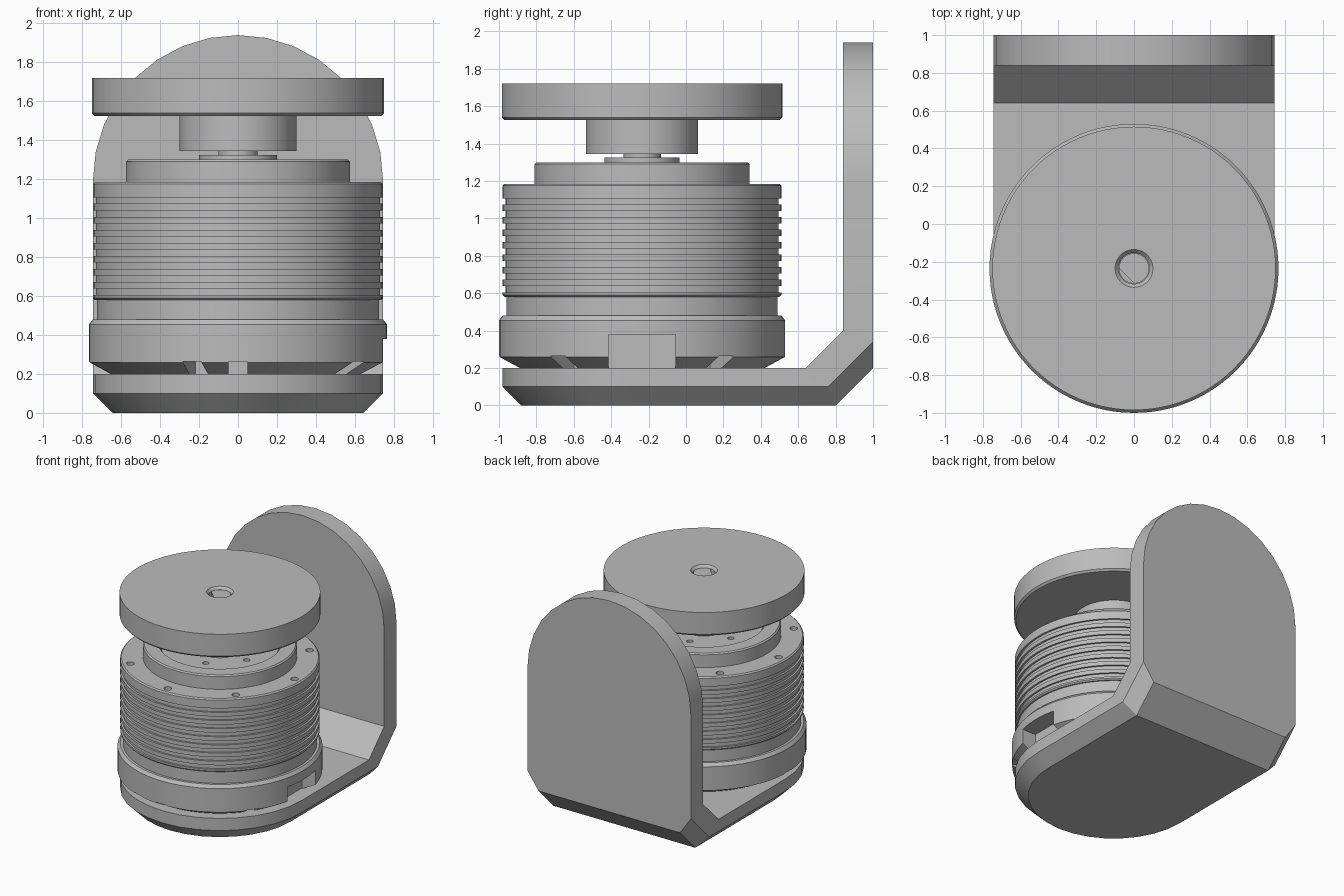
import bpy, bmesh, math
from mathutils import Matrix, Vector

cube = bpy.data.objects.get("Cube")
if cube:
    bpy.data.objects.remove(cube, do_unlink=True)

AXIS_Y = -0.235   # motor axis
R = 0.745         # bracket half width

grey = bpy.data.materials.new("metal_grey")
grey.use_nodes = True
COLOUR = (0.5, 0.5, 0.5, 1)
grey.diffuse_color = COLOUR
grey.node_tree.nodes["Principled BSDF"].inputs["Base Color"].default_value = COLOUR


def finish(name, bm):
    bmesh.ops.recalc_face_normals(bm, faces=bm.faces[:])
    mesh = bpy.data.meshes.new(name)
    bm.to_mesh(mesh)
    bm.free()
    obj = bpy.data.objects.new(name, mesh)
    bpy.context.collection.objects.link(obj)
    mesh.materials.append(grey)
    return obj


def lathe(name, profile, steps=96):
    """Revolve (radius, z) points about the motor axis."""
    bm = bmesh.new()
    verts = [bm.verts.new((r, AXIS_Y, z)) for r, z in profile]
    edges = [bm.edges.new(p) for p in zip(verts, verts[1:] + verts[:1])]
    bmesh.ops.spin(bm, geom=verts + edges, cent=(0, AXIS_Y, 0), axis=(0, 0, 1),
                   angle=math.tau, steps=steps, use_merge=True)
    bmesh.ops.remove_doubles(bm, verts=bm.verts[:], dist=1e-4)
    bmesh.ops.dissolve_degenerate(bm, edges=bm.edges[:], dist=1e-5)
    return finish(name, bm)


def polar(angle, radius, z):
    a = math.radians(angle)
    return Matrix.Translation((radius * math.cos(a), AXIS_Y + radius * math.sin(a), z)) @ Matrix.Rotation(a, 4, 'Z')


def box_into(bm, matrix, size):
    bmesh.ops.create_cube(bm, size=1, matrix=matrix @ Matrix.Diagonal((*size, 1)))


def pins_into(bm, angles, radius, z, pin_radius):
    for a in angles:
        bmesh.ops.create_cone(bm, cap_ends=True, segments=16, radius1=pin_radius, radius2=pin_radius,
                              depth=0.1, matrix=polar(a, radius, z))


def cut(obj, bm):
    """Subtract the solid in bm from obj and apply the result."""
    tool = finish("cutter", bm)
    tool.hide_render = True
    mod = obj.modifiers.new("cut", 'BOOLEAN')
    mod.operation, mod.solver, mod.object = 'DIFFERENCE', 'EXACT', tool
    graph = bpy.context.evaluated_depsgraph_get()
    result = bpy.data.meshes.new_from_object(obj.evaluated_get(graph))
    obj.modifiers.clear()
    obj.data = result
    bpy.data.objects.remove(tool, do_unlink=True)


# Bracket: convex outer shell with chamfered underside, hollowed to an L
def arc(radius):
    return [(radius * math.cos(i * math.pi / 16), radius * math.sin(i * math.pi / 16)) for i in range(17)]


points = [(x, AXIS_Y - y, 0) for x, y in arc(R - 0.1)]
points += [(x, AXIS_Y - y, z) for x, y in arc(R) for z in (0.1, 0.2)]
points += [(x, y, 1.195 + z) for x, z in arc(R) for y in (0.84, 1)]
for s in (-1, 1):
    points += [(s * (R - 0.1), 0.8, 0), (s * (R - 0.1), 1, 0.2),
               (s * R, 0.759, 0.1), (s * R, 1, 0.341)]
bm = bmesh.new()
for p in points:
    bm.verts.new(p)
hull = bmesh.ops.convex_hull(bm, input=bm.verts[:])
loose = [v for v in bm.verts if not v.link_faces]
bmesh.ops.delete(bm, geom=loose, context='VERTS')
bmesh.ops.dissolve_limit(bm, angle_limit=0.01, verts=bm.verts[:], edges=bm.edges[:])
bracket = finish("bracket", bm)

bm = bmesh.new()
inner = [(-2, 0.2), (0.64, 0.2), (0.84, 0.4), (0.84, 3), (-2, 3)]
face = bm.faces.new([bm.verts.new((-1, y, z)) for y, z in inner])
new = bmesh.ops.extrude_face_region(bm, geom=[face])["geom"]
bmesh.ops.translate(bm, vec=(2, 0, 0), verts=[g for g in new if isinstance(g, bmesh.types.BMVert)])
cut(bracket, bm)

# Base ring with vent slots and a connector opening
base = lathe("base_ring", [(0, 0.2), (0.655, 0.2), (0.765, 0.26), (0.765, 0.455), (0.745, 0.48), (0, 0.48)])
bm = bmesh.new()
for a in (36, 108, 180, -108, -36, -90):
    box_into(bm, polar(a, 0.7, 0.22), (0.3, 0.1, 0.09))
box_into(bm, polar(0, 0.77, 0.28), (0.3, 0.36, 0.2))
cut(base, bm)

# Finned housing with a shoulder
profile = [(0, 0.47), (0.725, 0.47), (0.725, 0.58), (0.735, 0.58), (R, 0.59)]
for i in range(8):
    z = 0.605 + i * 0.067
    profile += [(R, z), (0.73, z), (0.73, z + 0.033), (R, z + 0.033)]
profile += [(R, 1.175), (0.735, 1.185), (0.575, 1.185), (0.575, 1.29), (0.565, 1.3),
            (0.46, 1.3), (0.44, 1.27), (0, 1.27)]
housing = lathe("finned_housing", profile)
bm = bmesh.new()
pins_into(bm, range(0, 360, 45), 0.68, 1.185, 0.03)
pins_into(bm, range(45, 405, 60), 0.31, 1.27, 0.025)
cut(housing, bm)

# Bearing collar and shaft with a flat
collar = lathe("bearing_collar", [(0, 1.26), (0.2, 1.26), (0.2, 1.325), (0, 1.325)], 64)
spacer = lathe("shaft_spacer", [(0, 1.32), (0.1, 1.32), (0.1, 1.35), (0, 1.35)], 48)
shaft = lathe("shaft", [(0, 1.33), (0.08, 1.33), (0.08, 1.7), (0, 1.7)], 48)
bm = bmesh.new()
box_into(bm, polar(-135, 0.1, 1.6), (0.09, 0.3, 0.3))
cut(shaft, bm)

# Turntable disc and hub, bored for the shaft
disc = lathe("turntable_disc", [(0.082, 1.345), (0.3, 1.345), (0.3, 1.525), (0.735, 1.525), (0.75, 1.54),
                                (0.75, 1.72), (0.1, 1.72), (0.082, 1.7)])

# Smooth shading with crisp edges
bpy.ops.object.select_all(action='DESELECT')
for obj in (bracket, base, housing, collar, spacer, shaft, disc):
    obj.select_set(True)
bpy.context.view_layer.objects.active = bracket
bpy.ops.object.shade_smooth_by_angle(angle=math.radians(25))
